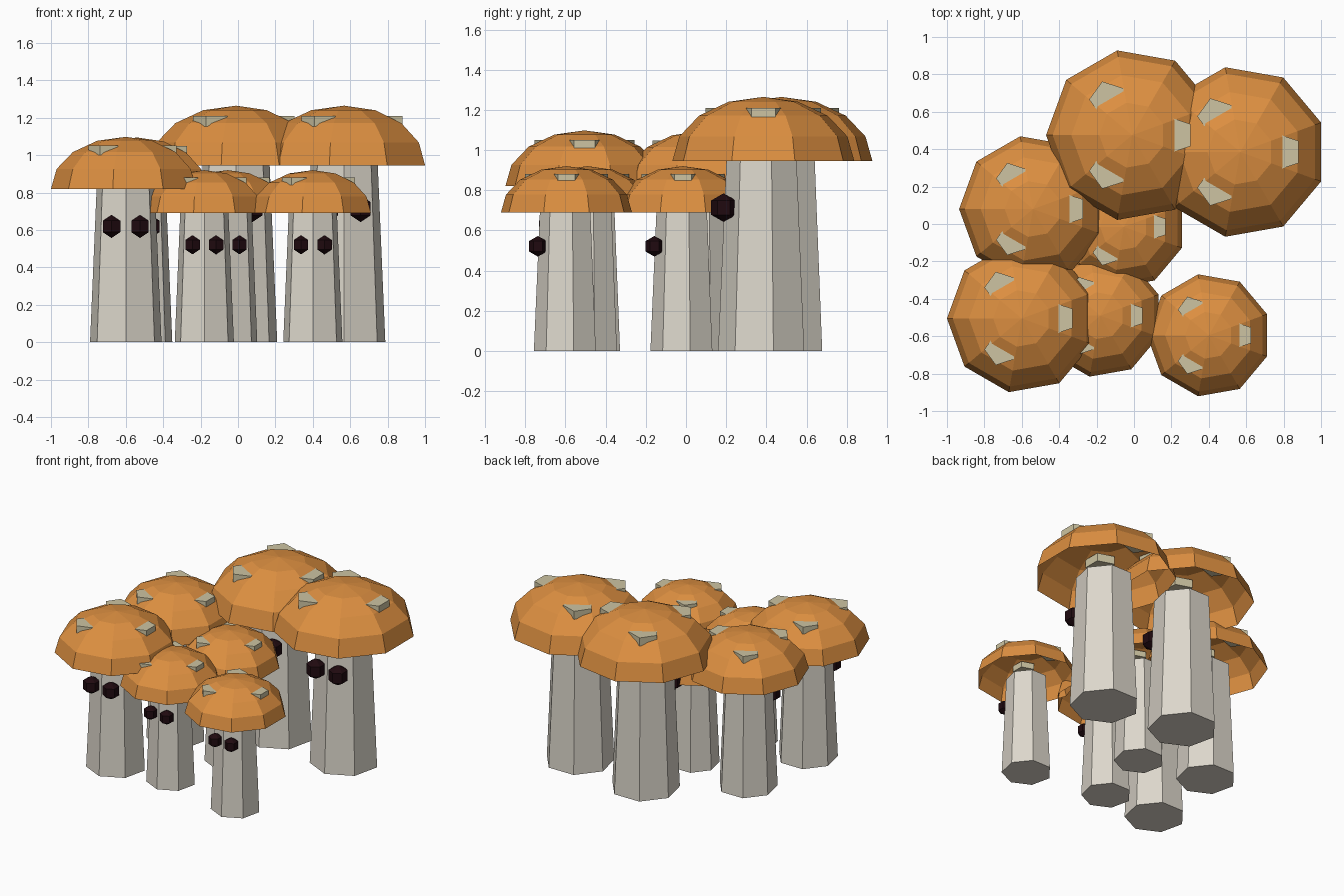
import bpy, bmesh, math
from mathutils import Matrix, Vector

cube = bpy.data.objects.get("Cube")
if cube:
    bpy.data.objects.remove(cube, do_unlink=True)


def material(name, r, g, b):
    m = bpy.data.materials.new(name)
    m.use_nodes = True
    m.diffuse_color = (r, g, b, 1)
    bsdf = next(n for n in m.node_tree.nodes if n.type == 'BSDF_PRINCIPLED')
    bsdf.inputs["Base Color"].default_value = (r, g, b, 1)
    bsdf.inputs["Roughness"].default_value = 0.9
    return m


ORANGE = material("cap orange", 0.72, 0.275, 0.052)
STONE = material("stem pale grey", 0.72, 0.68, 0.60)
CREAM = material("spot cream", 0.61, 0.55, 0.36)
DARK = material("eye dark", 0.014, 0.003, 0.005)


def finish(bm, name, mat):
    bmesh.ops.recalc_face_normals(bm, faces=bm.faces)
    mesh = bpy.data.meshes.new(name)
    bm.to_mesh(mesh)
    bm.free()
    mesh.materials.append(mat)
    obj = bpy.data.objects.new(name, mesh)
    bpy.context.collection.objects.link(obj)
    return obj


def prism(name, mat, sides, r_low, r_high, height, turn, base):
    """Tapered closed prism standing on the point base."""
    bm = bmesh.new()
    bmesh.ops.create_cone(bm, cap_ends=True, segments=sides, radius1=r_low,
                          radius2=r_high, depth=height)
    # turn so that one corner points along the given angle
    first = bm.verts[:][0].co
    spin = turn - math.atan2(first.y, first.x)
    bm.transform(Matrix.Translation(Vector(base) + Vector((0, 0, height / 2)))
                 @ Matrix.Rotation(spin, 4, 'Z'))
    return finish(bm, name, mat)


def cap(name, x, y, z, r, h, sides=9, rings=4):
    """Hollow faceted dome, open underneath."""
    bm = bmesh.new()
    loops = []
    for i in range(rings):
        a = math.pi / 2 * i / rings
        loop = []
        for k in range(sides):
            t = math.tau * (k + 0.5) / sides
            loop.append(bm.verts.new((x + r * math.cos(a) * math.cos(t),
                                      y + r * math.cos(a) * math.sin(t),
                                      z + h * math.sin(a))))
        loops.append(loop)
    top = bm.verts.new((x, y, z + h))
    for k in range(sides):
        n = (k + 1) % sides
        for low, high in zip(loops, loops[1:]):
            bm.faces.new((low[k], low[n], high[n], high[k]))
        bm.faces.new((loops[-1][k], loops[-1][n], top))
    return finish(bm, name, ORANGE)


def eye(name, x, y, z, r):
    bm = bmesh.new()
    bmesh.ops.create_uvsphere(bm, u_segments=6, v_segments=3, radius=r)
    bm.transform(Matrix.Translation((x, y, z)))
    return finish(bm, name, DARK)


def mushroom(label, x, y, r, rim):
    h = 0.695 * r
    prism(label + "_stem", STONE, 7, 0.49 * r, 0.40 * r, rim,
          -math.pi / 2, (x, y, 0))
    cap(label + "_cap", x, y, rim, r, h)
    # three flat-topped spots sunk into the cap
    thick = 0.18 * h
    for i, deg in enumerate((0, 124, 236)):
        a = math.radians(deg)
        prism(f"{label}_spot_{i + 1}", CREAM, 5, 0.22 * r, 0.22 * r, thick, math.pi,
              (x + 0.5 * r * math.cos(a), y + 0.5 * r * math.sin(a),
               rim + 0.83 * h - thick))
    for side, s in (("left", 1), ("right", -1)):
        eye(f"{label}_{side}_eye", x + s * 0.19 * r, y - 0.43 * r,
            0.755 * rim, 0.155 * r)


# Label, centre x, centre y, cap radius, rim height
for spec in (
    ("tall_back", -0.01, 0.475, 0.46, 0.945),
    ("tall_left", 0.568, 0.385, 0.46, 0.945),
    ("medium_back", -0.54, 0.08, 0.395, 0.82),
    ("medium_front", -0.60, -0.505, 0.40, 0.82),
    ("small_centre", -0.055, -0.015, 0.331, 0.69),
    ("small_front", -0.18, -0.49, 0.331, 0.69),
    ("small_left", 0.40, -0.595, 0.331, 0.69),
):
    mushroom(*spec)
